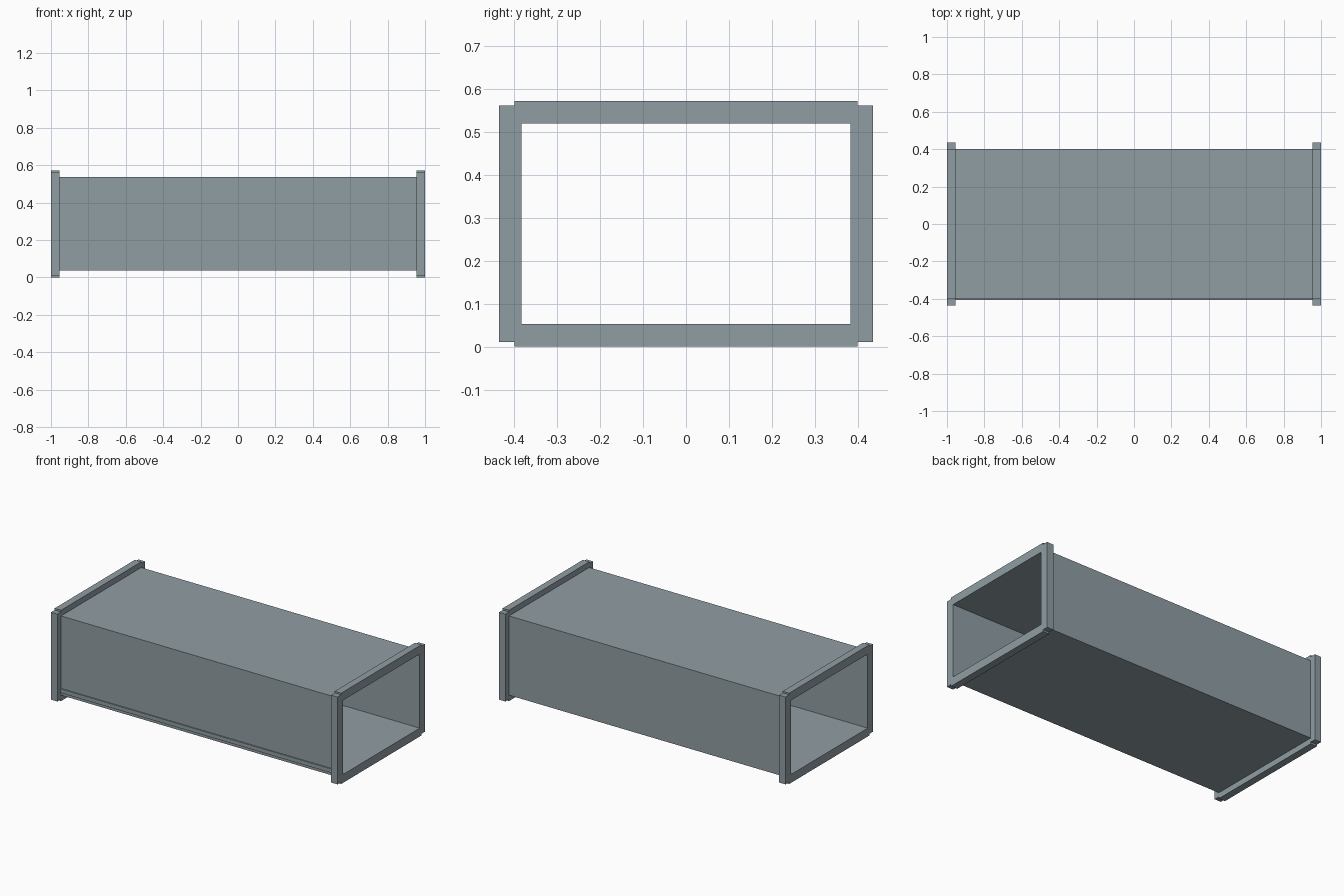
import bpy

if "Cube" in bpy.data.objects:
    bpy.data.objects.remove(bpy.data.objects["Cube"])

# Slate-grey galvanised metal
metal = bpy.data.materials.new("slate_metal")
metal.diffuse_color = (0.28, 0.34, 0.37, 1)
metal.use_nodes = True
metal.node_tree.nodes["Principled BSDF"].inputs["Base Color"].default_value = metal.diffuse_color


def box(name, x, y, z):
    """Box from (min, max) ranges on each axis."""
    bpy.ops.mesh.primitive_cube_add(size=1)
    o = bpy.context.object
    o.name = name
    o.location = [(r[0] + r[1]) / 2 for r in (x, y, z)]
    o.scale = [r[1] - r[0] for r in (x, y, z)]
    bpy.ops.object.transform_apply(location=True, rotation=False, scale=True)
    o.data.materials.append(metal)
    return o


L = 1.0                      # half length
Y_IN, Y_OUT = 0.383, 0.400   # duct wall, half width
Z_LO, Z_HI = 0.037, 0.537    # duct outer height
Z_IN_LO, Z_IN_HI = 0.053, 0.520

# Sheet-metal duct walls
box("top_panel", (-L, L), (-Y_OUT, Y_OUT), (Z_IN_HI, Z_HI))
box("bottom_panel", (-L, L), (-Y_OUT, Y_OUT), (Z_LO, Z_IN_LO))
box("back_panel", (-L, L), (Y_IN, Y_OUT), (Z_IN_LO, Z_IN_HI))
box("front_panel", (-L, L), (-Y_OUT, -Y_IN), (Z_IN_LO, Z_IN_HI))

# Lengthwise seam ridge low on the front wall
box("front_seam", (-0.955, 0.955), (-Y_OUT - 0.007, -Y_OUT), (0.055, 0.080))

# Flange frame around each open end
for side, x in (("left", (-L, -0.955)), ("right", (0.955, L))):
    box(side + "_flange_top", x, (-Y_OUT, Y_OUT), (Z_HI, 0.573))
    box(side + "_flange_bottom", x, (-Y_OUT, Y_OUT), (0.0, Z_LO))
    box(side + "_flange_back", x, (Y_OUT, 0.436), (0.011, 0.562))
    box(side + "_flange_front", x, (-0.436, -Y_OUT), (0.011, 0.562))
